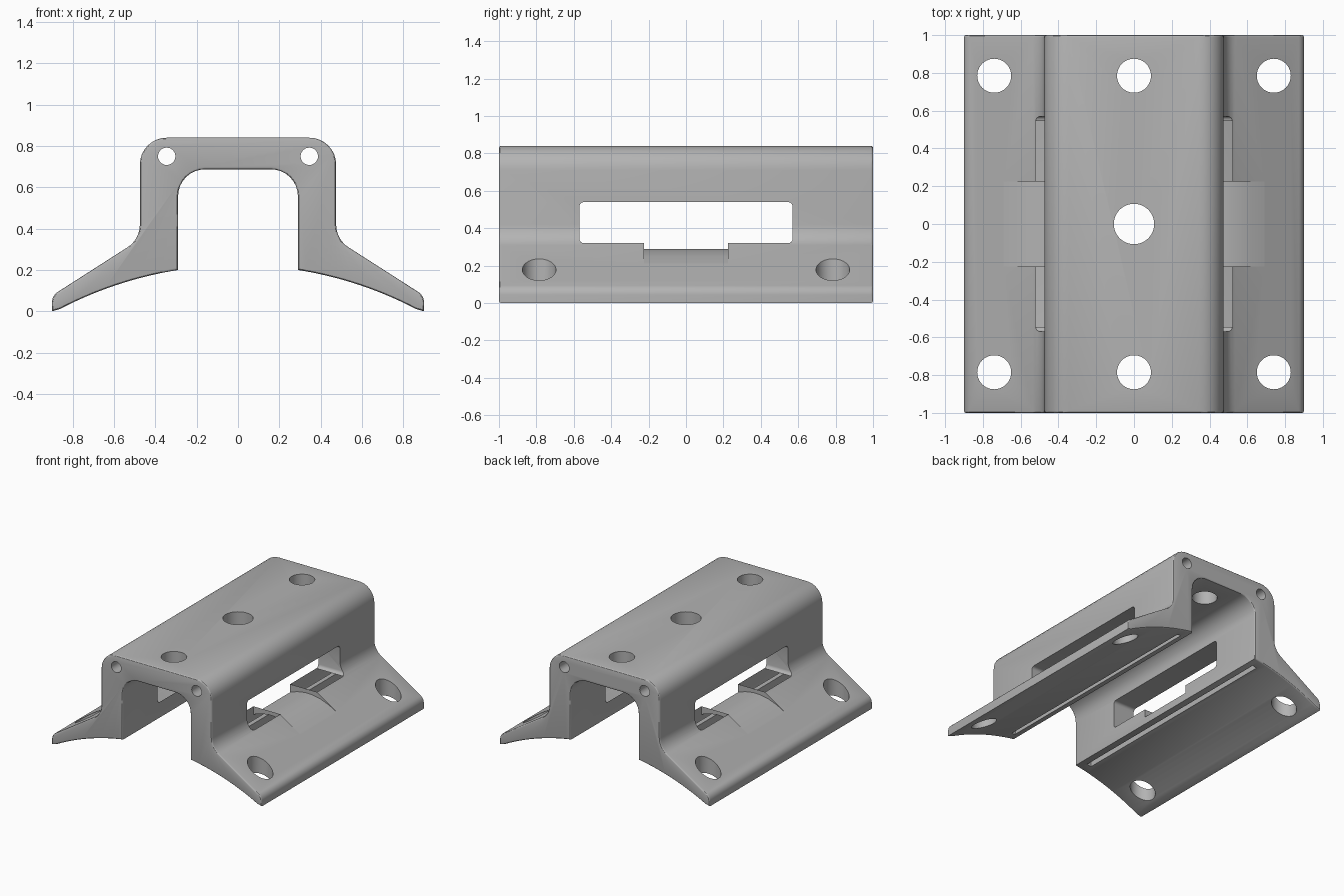
import bpy, bmesh
from math import sin, cos, pi, radians, sqrt
from mathutils import Vector

cube = bpy.data.objects.get("Cube")
if cube:
    bpy.data.objects.remove(cube, do_unlink=True)

grey = bpy.data.materials.new("plain grey")
grey.use_nodes = True
colour = (0.45, 0.45, 0.45, 1)
grey.diffuse_color = colour
grey.node_tree.nodes["Principled BSDF"].inputs["Base Color"].default_value = colour


def rounded(corners, steps=8):
    """Outline from (a, b, radius) corners, with arcs at rounded corners."""
    out = []
    for i, (a, b, r) in enumerate(corners):
        p = Vector((a, b))
        if not r:
            out.append(p)
            continue
        u = (Vector(corners[i - 1][:2]) - p).normalized()
        v = (Vector(corners[(i + 1) % len(corners)][:2]) - p).normalized()
        half = u.angle(v) / 2
        centre = p + (u + v).normalized() * r / sin(half)
        t = r / (sin(half) / cos(half))
        start, end = p + u * t - centre, p + v * t - centre
        sweep = start.angle(end)
        for k in range(steps + 1):
            f = k / steps
            out.append(centre + (start * sin((1 - f) * sweep) + end * sin(f * sweep)) / sin(sweep))
    return out


def circle(a, b, r, n=40):
    return [(a + r * cos(2 * pi * k / n), b + r * sin(2 * pi * k / n)) for k in range(n)]


def prism(name, outline, axis, lo, hi, rim=0):
    """Extrude a flat outline along an axis, optionally easing the end rims."""
    bm = bmesh.new()

    def place(p, d):
        return {"x": (d, p[0], p[1]), "y": (p[0], d, p[1]), "z": (p[0], p[1], d)}[axis]

    rings = [[bm.verts.new(place(p, d)) for p in outline] for d in (lo, hi)]
    caps = [bm.faces.new(ring) for ring in rings]
    n = len(outline)
    for i in range(n):
        j = (i + 1) % n
        bm.faces.new((rings[0][i], rings[0][j], rings[1][j], rings[1][i]))
    bmesh.ops.recalc_face_normals(bm, faces=bm.faces)
    if rim:
        edges = [e for cap in caps for e in cap.edges]
        bmesh.ops.bevel(bm, geom=edges, offset=rim, segments=3, profile=0.5,
                        affect="EDGES", clamp_overlap=False)
    mesh = bpy.data.meshes.new(name)
    bm.to_mesh(mesh)
    bm.free()
    ob = bpy.data.objects.new(name, mesh)
    bpy.context.collection.objects.link(ob)
    return ob


# Bracket profile: crown, legs and flared wings with arched undersides
RADIUS = 1.86
DROP = 0.2 - sqrt(RADIUS ** 2 - 0.29 ** 2)


def underside(x):
    return DROP + sqrt(RADIUS ** 2 - x * x)


half = [(0.475, 0.84, 0.13), (0.475, 0.348, 0.13), (0.9, 0.076, 0.06)]
half += [(x, max(0, underside(x)), 0) for x in [0.9 - 0.61 * k / 16 for k in range(17)]]
half += [(0.29, 0.687, 0.13)]
corners = half + [(-x, z, r) for x, z, r in reversed(half)]
body = prism("bracket_body", rounded(corners), "y", -1, 1, rim=0.011)
body.data.materials.append(grey)

cutters = []


def cut(name, *args):
    cutters.append(prism(name, *args))


# Side window through both legs
window = [(-0.57, 0.32, 0.025), (0.57, 0.32, 0.025), (0.57, 0.54, 0.025), (-0.57, 0.54, 0.025)]
cut("window_cutter", rounded(window, 4), "x", -1.2, 1.2)

# Screw holes through the crown
for y, r in ((-0.785, 0.09), (0, 0.107), (0.785, 0.09)):
    cut("crown_hole_cutter", circle(0, y, r), "z", 0.5, 1)

for s in (-1, 1):
    # Curved strap saddle in the window sill
    saddle = [(0.27, 0.25), (0.35, 0.278), (0.42, 0.29), (0.48, 0.288), (0.55, 0.274),
              (0.62, 0.248), (0.69, 0.21), (0.69, 0.4), (0.27, 0.4)]
    cut("saddle_cutter", [(s * x, z) for x, z in saddle], "y", -0.225, 0.225)
    # Long groove under each wing
    groove = [(0.335, 0.1), (0.37, 0.1), (0.37, 0.25), (0.335, 0.25)]
    cut("groove_cutter", [(s * x, z) for x, z in groove], "y", -0.92, 0.92)
    # Rod bore running the whole length
    cut("bore_cutter", circle(s * 0.345, 0.75, 0.042, 28), "y", -1.2, 1.2)
    # Wing mounting holes
    for y in (-0.785, 0.785):
        cut("wing_hole_cutter", circle(s * 0.74, y, 0.09), "z", -0.3, 0.5)

bpy.ops.object.select_all(action="DESELECT")
bpy.context.view_layer.objects.active = body
body.select_set(True)
for cutter in cutters:
    cutter.hide_render = True
    mod = body.modifiers.new("cut", "BOOLEAN")
    mod.operation = "DIFFERENCE"
    mod.solver = "EXACT"
    mod.object = cutter
    bpy.ops.object.modifier_apply(modifier=mod.name)
for cutter in cutters:
    bpy.data.objects.remove(cutter, do_unlink=True)

# Open the flat sills on either side of the saddle
bm = bmesh.new()
bm.from_mesh(body.data)
sills = [f for f in bm.faces
         if f.normal.z > 0.99 and abs(f.calc_center_median().z - 0.32) < 0.003]
bmesh.ops.delete(bm, geom=sills, context="FACES")
for f in bm.faces:
    f.material_index = 0
bm.to_mesh(body.data)
bm.free()

bpy.ops.object.shade_smooth_by_angle(angle=radians(30))
